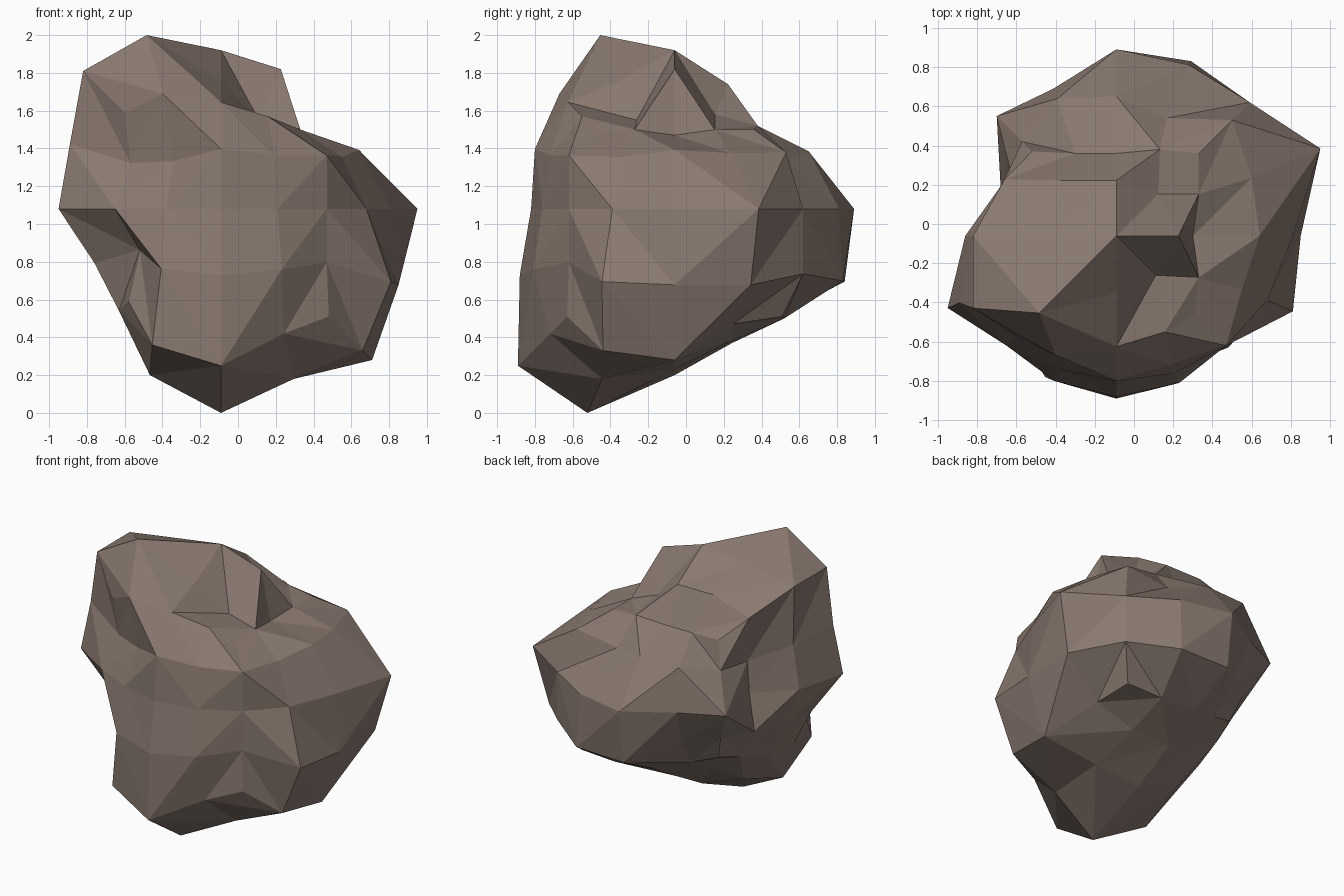
import bpy, bmesh
from mathutils import Vector

if "Cube" in bpy.data.objects:
    bpy.data.objects.remove(bpy.data.objects["Cube"])

# Boulder: a rounded cube (4 x 4 quads per side) pushed in and out from its core.
# Reach of the surface from the core, one layer per height step;
# rows run front to back, values run left to right (inner layers: rim only).
CORE = Vector((-0.09, -0.06, 1.08))
REACH = [
    [[.49, .72, .83, .66, .57], [.54, .88, 1.08, .90, .75], [.52, .76, .88, .85, .80],
     [.47, .60, .71, .70, .61], [.42, .48, .56, .58, .57]],
    [[.43, .74, .82, .75, .56], [.67, .90], [.66, .94], [.59, .94], [.48, .63, .90, .89, .68]],
    [[.56, .68, .76, .70, .56], [.86, .77], [.77, .90], [.53, 1.04], [.61, .75, .95, .87, .68]],
    [[.48, .59, .74, .66, .56], [.80, .64], [.72, .73], [.51, .69], [.48, .70, .71, .60, .59]],
    [[.51, .61, .565, .49, .40], [.73, .92, .68, .47, .42], [.73, .79, .84, .74, .39],
     [.57, .66, .66, .50, .42], [.43, .42, .42, .44, .42]],
]


def place(co):
    """Move a grid point of the cube to the rock surface."""
    grid = [round(c * 2) for c in co]
    on_edge = sum(abs(g) == 2 for g in grid) == 2
    step = {0: 0.0, 1: 0.505 if on_edge else 0.428, 2: 1.0}
    direction = Vector([step[abs(g)] * (1 if g > 0 else -1) for g in grid])
    i, j, k = (g + 2 for g in grid)
    row = REACH[k][j]
    reach = row[i] if len(row) == 5 else row[i // 4]
    return CORE + direction * reach


bm = bmesh.new()
bmesh.ops.create_cube(bm, size=2)
bmesh.ops.subdivide_edges(bm, edges=bm.edges[:], cuts=3, use_grid_fill=True)
for v in bm.verts:
    v.co = place(v.co)

# Rest the boulder on the ground, then split the quads into sharp facets
low = min(v.co.z for v in bm.verts)
bmesh.ops.translate(bm, vec=(0, 0, -low), verts=bm.verts[:])
bmesh.ops.triangulate(bm, faces=bm.faces[:], quad_method='LONG_EDGE')
bmesh.ops.recalc_face_normals(bm, faces=bm.faces[:])

mesh = bpy.data.meshes.new("boulder")
bm.to_mesh(mesh)
bm.free()
boulder = bpy.data.objects.new("boulder", mesh)
bpy.context.collection.objects.link(boulder)

# Brown stone
stone = bpy.data.materials.new("brown_stone")
stone.diffuse_color = (0.25, 0.19, 0.16, 1)
stone.use_nodes = True
stone.node_tree.nodes["Principled BSDF"].inputs["Base Color"].default_value = stone.diffuse_color
mesh.materials.append(stone)
